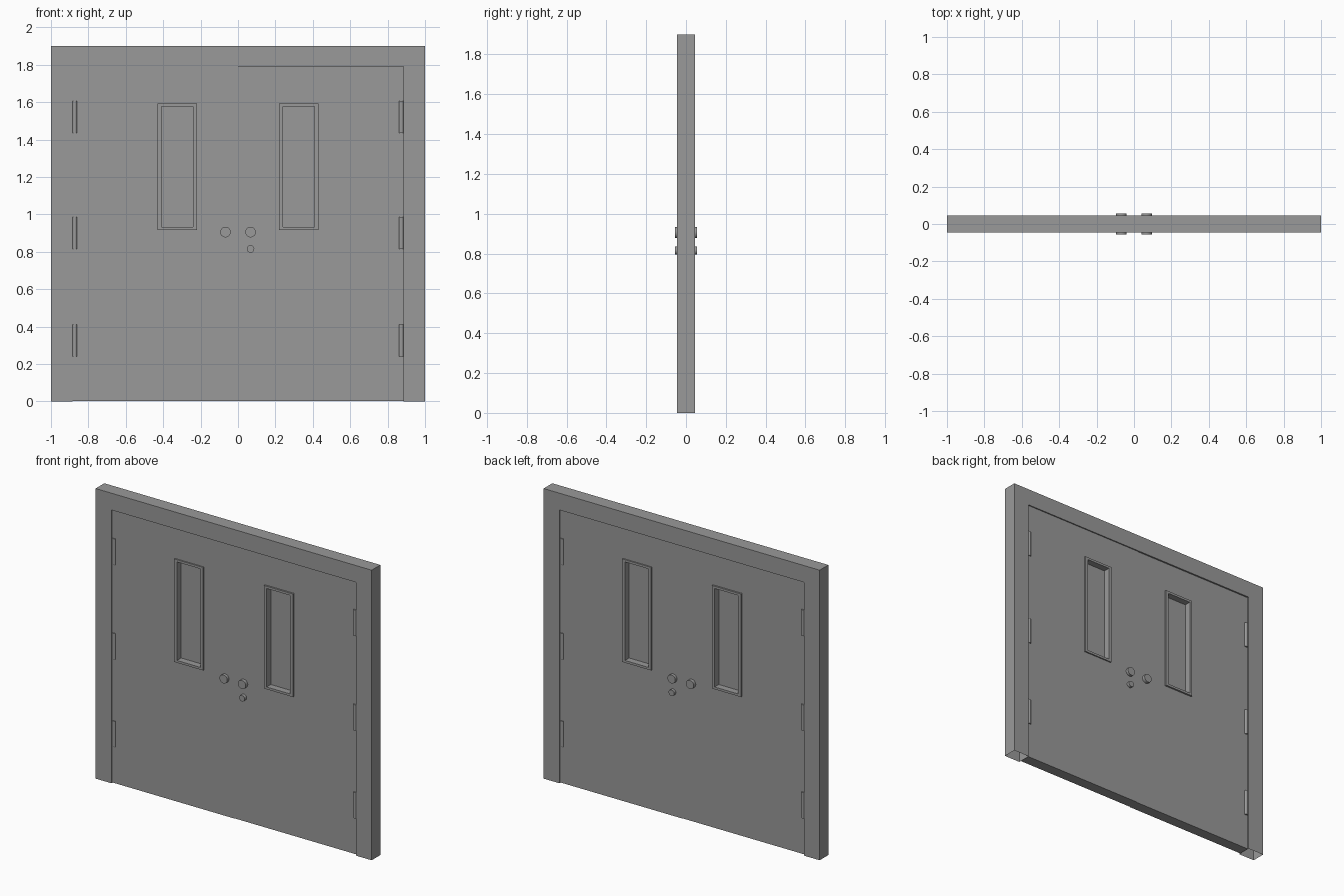
import bpy, bmesh, math
from mathutils import Matrix

cube = bpy.data.objects.get("Cube")
if cube:
    bpy.data.objects.remove(cube)

grey = bpy.data.materials.new("grey_paint")
grey.use_nodes = True
COLOUR = (0.32, 0.32, 0.32, 1)
grey.diffuse_color = COLOUR
grey.node_tree.nodes["Principled BSDF"].inputs["Base Color"].default_value = COLOUR

DEPTH = 0.045      # half depth of the frame
LEAF = 0.036       # half depth of a door leaf
OPEN_X, OPEN_Z = 0.885, 1.79


def finish(name, bm):
    mesh = bpy.data.meshes.new(name)
    bm.to_mesh(mesh)
    bm.free()
    obj = bpy.data.objects.new(name, mesh)
    bpy.context.collection.objects.link(obj)
    mesh.materials.append(grey)
    return obj


def extruded(name, outline, half, y=0, open_base=False):
    """Extrude an x-z outline through the depth of the door."""
    bm = bmesh.new()
    face = bm.faces.new([bm.verts.new((x, y - half, z)) for x, z in outline])
    out = bmesh.ops.extrude_face_region(bm, geom=[face])
    verts = [v for v in out["geom"] if isinstance(v, bmesh.types.BMVert)]
    bmesh.ops.translate(bm, verts=verts, vec=(0, 2 * half, 0))
    bmesh.ops.recalc_face_normals(bm, faces=bm.faces)
    if open_base:
        base = [f for f in bm.faces if all(v.co.z < 0.001 for v in f.verts)]
        bmesh.ops.delete(bm, geom=base, context='FACES_ONLY')
    return finish(name, bm)


def ring(name, outer, inner, half, y=0):
    """Rectangular slab with a rectangular hole; rectangles are x0, x1, z0, z1."""
    bm = bmesh.new()
    loops = []
    for depth in (y - half, y + half):
        for x0, x1, z0, z1 in (outer, inner):
            corners = ((x0, z0), (x1, z0), (x1, z1), (x0, z1))
            loops.append([bm.verts.new((x, depth, z)) for x, z in corners])
    for a, b in ((0, 1), (1, 3), (3, 2), (2, 0)):
        for i in range(4):
            j = (i + 1) % 4
            bm.faces.new((loops[a][i], loops[a][j], loops[b][j], loops[b][i]))
    bmesh.ops.recalc_face_normals(bm, faces=bm.faces)
    return finish(name, bm)


def cylinder(name, radius, length, centre, sides, upright=False):
    bm = bmesh.new()
    turn = Matrix() if upright else Matrix.Rotation(math.pi / 2, 4, 'X')
    bmesh.ops.create_cone(bm, cap_ends=True, segments=sides, radius1=radius,
                          radius2=radius, depth=length,
                          matrix=Matrix.Translation(centre) @ turn)
    obj = finish(name, bm)
    bpy.ops.object.select_all(action='DESELECT')
    obj.select_set(True)
    bpy.context.view_layer.objects.active = obj
    bpy.ops.object.shade_smooth_by_angle(angle=math.radians(40))


# Surround: two jambs and a head, hollow at the feet
extruded("door_frame",
         [(-1, 0), (-1, 1.9), (1, 1.9), (1, 0), (OPEN_X, 0),
          (OPEN_X, OPEN_Z), (-OPEN_X, OPEN_Z), (-OPEN_X, 0)],
         DEPTH, open_base=True)

for side, label in ((1, "left"), (-1, "right")):
    def span(a, b):
        return tuple(sorted((side * a, side * b)))

    # Door leaf with window opening; the leaves meet with a tiny step
    trim_outer = (*span(0.22, 0.43), 0.917, 1.592)
    trim_inner = (*span(0.24, 0.41), 0.932, 1.577)
    ring(label + "_door", (*span(0, OPEN_X), 0.003, OPEN_Z), trim_inner,
         LEAF, side * 0.0015)

    # Raised window trim on both faces, and the pane in the middle
    for y, face in ((-0.04, "front"), (0.04, "back")):
        ring(f"{label}_window_trim_{face}", trim_outer, trim_inner, 0.006, y)
    x0, x1, z0, z1 = trim_inner
    extruded(label + "_window_pane",
             [(x0, z0), (x1, z0), (x1, z1), (x0, z1)], 0.003)

    # Hinge barrels on both faces
    for z in (0.325, 0.9, 1.52):
        for y in (-0.032, 0.032):
            cylinder(label + "_hinge", 0.0125, 0.17,
                     (side * 0.873, y, z), 12, upright=True)

    # Door knob, running through the leaf
    cylinder(label + "_knob", 0.028, 0.112, (side * 0.067, 0, 0.905), 32)

# Lock cylinder under the left knob
cylinder("left_lock", 0.02, 0.112, (0.067, 0, 0.815), 32)
